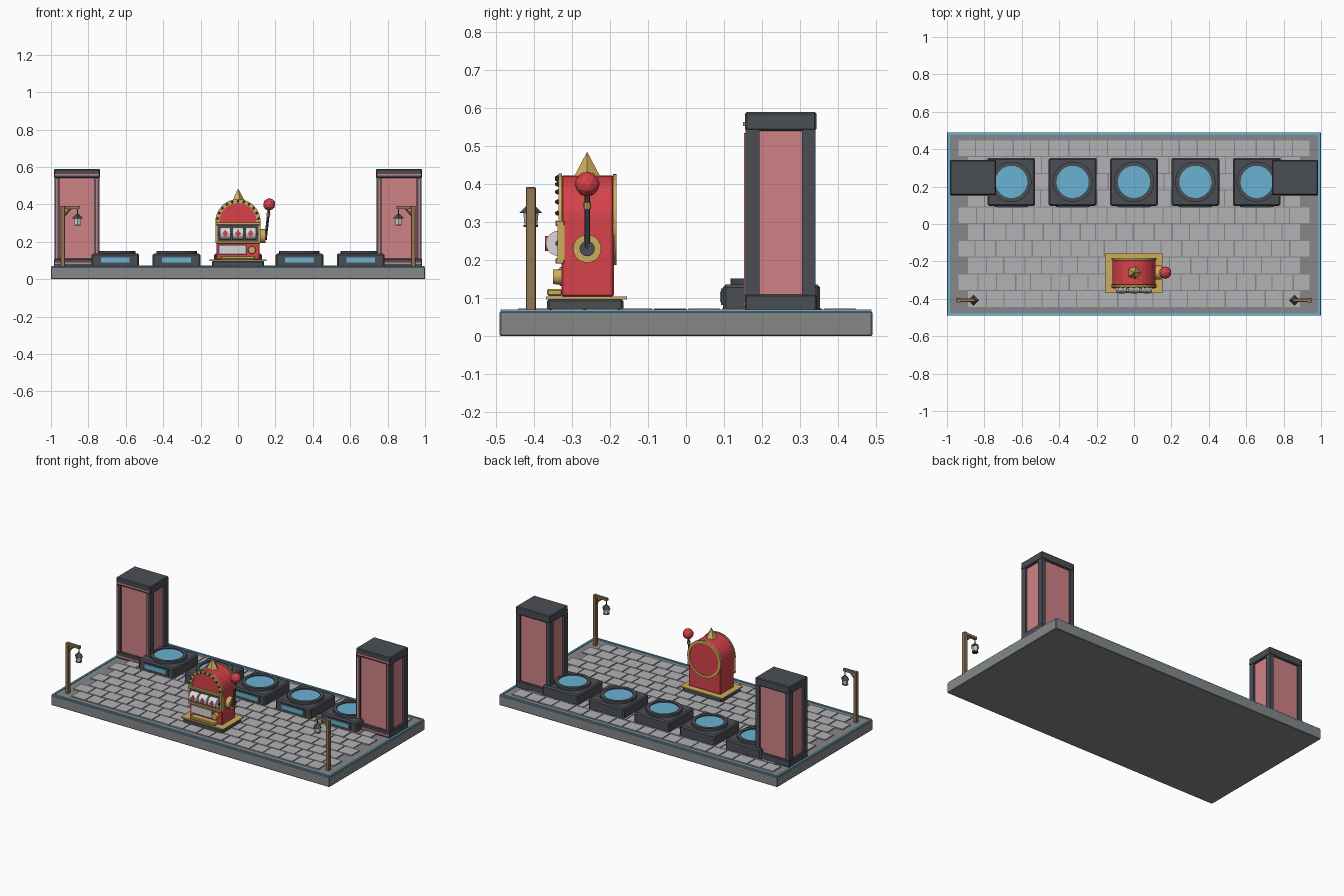
import bpy, bmesh, math, random
from mathutils import Vector, Matrix

random.seed(4)
cube = bpy.data.objects.get("Cube")
if cube:
    bpy.data.objects.remove(cube, do_unlink=True)


def material(name, *rgb):
    lin = [((c / 255 + 0.055) / 1.055) ** 2.4 for c in rgb] + [1]
    m = bpy.data.materials.new(name)
    m.use_nodes = True
    m.diffuse_color = lin
    m.node_tree.nodes["Principled BSDF"].inputs["Base Color"].default_value = lin
    return m


STONE = material("stone grey", 134, 135, 138)
PAVING = material("paving grey", 178, 178, 181)
CHARCOAL = material("charcoal", 74, 78, 85)
PINK = material("pink panel", 208, 130, 135)
BLUE = material("glowing blue", 105, 178, 210)
RED = material("lacquer red", 214, 66, 74)
GOLD = material("gold", 206, 174, 92)
WOOD = material("brown wood", 150, 118, 84)
SILVER = material("silver white", 215, 215, 217)


def finish(bm, name, mat, bevel=0.0, smooth=False):
    bmesh.ops.recalc_face_normals(bm, faces=bm.faces)
    mesh = bpy.data.meshes.new(name)
    bm.to_mesh(mesh)
    bm.free()
    mesh.materials.append(mat)
    ob = bpy.data.objects.new(name, mesh)
    bpy.context.collection.objects.link(ob)
    if smooth:
        mesh.shade_smooth()
        mesh.set_sharp_from_angle(angle=math.radians(35))
    if bevel:
        mod = ob.modifiers.new("Soft edges", "BEVEL")
        mod.width, mod.segments = bevel, 1
    return ob


def add_box(bm, x0, x1, y0, y1, z0, z1):
    centre = Vector((x0 + x1, y0 + y1, z0 + z1)) / 2
    size = Matrix.Diagonal((x1 - x0, y1 - y0, z1 - z0, 1))
    bmesh.ops.create_cube(bm, size=1, matrix=Matrix.Translation(centre) @ size)


def box(name, mat, x, y, z, bevel=0.0):
    bm = bmesh.new()
    add_box(bm, *x, *y, *z)
    return finish(bm, name, mat, bevel)


def rod(name, mat, a, b, r0, r1=None, sides=12, turn=0.0):
    """Cylinder or cone running from a to b."""
    a, b = Vector(a), Vector(b)
    rot = (b - a).to_track_quat("Z", "Y").to_matrix().to_4x4()
    bm = bmesh.new()
    bmesh.ops.create_cone(bm, cap_ends=True, segments=sides, radius1=r0,
                          radius2=r0 if r1 is None else r1, depth=(b - a).length,
                          matrix=Matrix.Translation((a + b) / 2) @ rot @ Matrix.Rotation(turn, 4, "Z"))
    return finish(bm, name, mat, smooth=sides > 10)


def prism(name, mat, points, y0, y1, bevel=0.0):
    """Front outline in x and z, pulled along y."""
    bm = bmesh.new()
    face = bm.faces.new([bm.verts.new((x, y0, z)) for x, z in points])
    new = bmesh.ops.extrude_face_region(bm, geom=[face])["geom"]
    bmesh.ops.translate(bm, vec=(0, y1 - y0, 0), verts=[v for v in new if isinstance(v, bmesh.types.BMVert)])
    return finish(bm, name, mat, bevel)


def arc(radius, cz, start=0.0, end=math.pi, steps=16):
    angles = [start + (end - start) * i / steps for i in range(steps + 1)]
    return [(radius * math.cos(t), cz + radius * math.sin(t)) for t in angles]


def ring(name, mat, centre, r_out, r_in, depth, axis, sides=32):
    """Flat ring with a square cross-section."""
    bm = bmesh.new()
    loops = []
    for r, h in ((r_out, 0), (r_out, depth), (r_in, depth), (r_in, 0)):
        loops.append([bm.verts.new((r * math.cos(math.tau * i / sides), r * math.sin(math.tau * i / sides), h))
                      for i in range(sides)])
    for k in range(4):
        a, b = loops[k], loops[(k + 1) % 4]
        for i in range(sides):
            j = (i + 1) % sides
            bm.faces.new((a[i], a[j], b[j], b[i]))
    rot = Vector(axis).to_track_quat("Z", "Y").to_matrix().to_4x4()
    bm.transform(Matrix.Translation(centre) @ rot)
    return finish(bm, name, mat, smooth=True)


# Ground slab with a blue edge line
box("ground_slab", STONE, (-1, 1), (-0.49, 0.49), (0, 0.065), 0.003)
bm = bmesh.new()
for s in (-1, 1):
    add_box(bm, -0.997, 0.997, s * 0.482 - 0.006, s * 0.482 + 0.006, 0.063, 0.07)
    add_box(bm, s * 0.991 - 0.006, s * 0.991 + 0.006, -0.476, 0.476, 0.063, 0.07)
finish(bm, "edge_light", BLUE)

# Paving stones in staggered rows
bm = bmesh.new()
for row in range(10):
    half, count = (0.94, 19) if row % 2 == 0 else (0.89, 18)
    y = 0.405 - row * 0.0895
    step = 2 * half / count
    cuts = [-half + i * step + (random.uniform(-0.012, 0.012) if 0 < i < count else 0) for i in range(count + 1)]
    for x0, x1 in zip(cuts, cuts[1:]):
        add_box(bm, x0 + 0.003, x1 - 0.003, y - 0.042, y + 0.042, 0.06, 0.071 + random.uniform(0, 0.002))
finish(bm, "paving_stones", PAVING)

# Five display pedestals
for i in range(5):
    x, y = (i - 2) * 0.328, 0.225
    box("pedestal", CHARCOAL, (x - 0.128, x + 0.128), (y - 0.128, y + 0.128), (0.065, 0.136), 0.008)
    ring("pedestal_rim", CHARCOAL, (x, y, 0.13), 0.108, 0.086, 0.021, (0, 0, 1))
    rod("pedestal_disc", BLUE, (x, y, 0.13), (x, y, 0.144), 0.088, sides=32)
    box("pedestal_panel_frame", CHARCOAL, (x - 0.09, x + 0.09), (y - 0.133, y - 0.125), (0.082, 0.125))
    box("pedestal_panel", BLUE, (x - 0.077, x + 0.077), (y - 0.136, y - 0.13), (0.09, 0.117))

for s in (-1, 1):
    # Pillar with corner posts, pink panels and trim
    px, py = s * 0.861, 0.249
    box("pillar_panels", PINK, (px - 0.108, px + 0.108), (py - 0.082, py + 0.082), (0.1, 0.55))
    box("pillar_base", CHARCOAL, (px - 0.123, px + 0.123), (py - 0.094, py + 0.094), (0.065, 0.11), 0.004)
    box("pillar_cap", CHARCOAL, (px - 0.123, px + 0.123), (py - 0.094, py + 0.094), (0.54, 0.59), 0.005)
    for a in (-1, 1):
        cx = px + a * 0.107
        for b in (-1, 1):
            cy = py + b * 0.074
            box("pillar_post", CHARCOAL, (cx - 0.014, cx + 0.014), (cy - 0.018, cy + 0.018), (0.1, 0.55))
        box("pillar_post_trim", PINK, (cx - 0.004, cx + 0.004), (py - 0.097, py - 0.09), (0.11, 0.535))
    for z in (0.085, 0.558):
        box("pillar_trim", PINK, (px - 0.119, px + 0.119), (py - 0.099, py - 0.09), (z - 0.005, z + 0.005))

    # Wooden lamp post with a hanging lantern
    lx, ly, hx = s * 0.937, -0.408, s * 0.858
    box("lamp_post", WOOD, (lx - 0.011, lx + 0.011), (ly - 0.013, ly + 0.013), (0.065, 0.392), 0.002)
    box("lamp_arm", WOOD, sorted((lx, s * 0.848)), (ly - 0.009, ly + 0.009), (0.374, 0.392), 0.002)
    rod("lamp_brace", WOOD, (lx, ly, 0.335), (s * 0.895, ly, 0.378), 0.007, sides=4)
    rod("lantern_cord", CHARCOAL, (hx, ly, 0.34), (hx, ly, 0.376), 0.003, sides=6)
    rod("lantern_roof", CHARCOAL, (hx, ly, 0.324), (hx, ly, 0.349), 0.03, 0.005, 4)
    rod("lantern_glass", SILVER, (hx, ly, 0.292), (hx, ly, 0.325), 0.017, 0.02, 6)
    rod("lantern_foot", CHARCOAL, (hx, ly, 0.287), (hx, ly, 0.293), 0.019, sides=6)

# Slot machine plinth and arched cabinet
MY, CZ = -0.26, 0.307
box("machine_plinth", CHARCOAL, (-0.14, 0.14), (-0.365, -0.165), (0.065, 0.098), 0.006)
box("machine_plate", GOLD, (-0.152, 0.152), (-0.368, -0.155), (0.097, 0.104))
prism("cabinet", RED, arc(0.116, CZ) + [(-0.116, 0.104), (0.116, 0.104)], -0.328, -0.19, 0.004)
prism("front_arch", GOLD, arc(0.121, CZ) + arc(0.1, CZ, math.pi, 0), -0.336, -0.326)
ring("back_rim", GOLD, (0, -0.192, CZ), 0.12, 0.104, 0.009, (0, 1, 0))
prism("back_disc", RED, arc(0.106, CZ, 0, math.tau * 31 / 32, 31), -0.195, -0.187)
for x, z in arc(0.11, CZ, 0.15, math.pi - 0.15, 10):
    bm = bmesh.new()
    bmesh.ops.create_icosphere(bm, subdivisions=1, radius=0.007, matrix=Matrix.Translation((x, -0.338, z)))
    finish(bm, "arch_stud", CHARCOAL)
rod("crown_spike", GOLD, (0, MY, 0.415), (0, MY, 0.485), 0.039, 0, 5, math.pi / 2)

# Reel window: dark recess, gold bars and three reels with a red gem
box("reel_recess", CHARCOAL, (-0.111, 0.111), (-0.334, -0.32), (0.2, 0.292))
for z in (0.198, 0.297):
    box("reel_bar", GOLD, (-0.119, 0.119), (-0.343, -0.32), (z - 0.007, z + 0.007), 0.002)
for a in (-1, 1):
    box("reel_side", GOLD, (a * 0.114 - 0.005, a * 0.114 + 0.005), (-0.338, -0.32), (0.2, 0.292))
rod("reel_axle", CHARCOAL, (-0.106, -0.336, 0.244), (0.106, -0.336, 0.244), 0.008)
for x in (-0.068, 0, 0.068):
    rod("reel", SILVER, (x - 0.029, -0.336, 0.244), (x + 0.029, -0.336, 0.244), 0.033, sides=20)
    prism("reel_gem", RED, [(x + dx * 0.016, 0.244 + dz * 0.02) for dx, dz in ((1, 0), (0, 1), (-1, 0), (0, -1))],
          -0.371, -0.363)

# Lower front: plate, coin knob and payout tray
box("lower_plate", SILVER, (-0.103, 0.045), (-0.333, -0.32), (0.132, 0.182), 0.002)
rod("coin_knob", GOLD, (0.074, -0.325, 0.156), (0.074, -0.35, 0.156), 0.021, 0.019, 16)
box("payout_tray", GOLD, (-0.09, 0.09), (-0.366, -0.325), (0.106, 0.124), 0.004)

# Pull lever
rod("lever_hub", GOLD, (0.112, MY, 0.23), (0.146, MY, 0.23), 0.037, sides=20)
rod("lever_pivot", CHARCOAL, (0.14, MY, 0.23), (0.154, MY, 0.23), 0.02, sides=16)
rod("lever_arm", CHARCOAL, (0.149, MY, 0.23), (0.166, MY, 0.38), 0.007, sides=8)
rod("lever_collar", GOLD, (0.161, MY, 0.335), (0.163, MY, 0.352), 0.01, sides=8)
bm = bmesh.new()
bmesh.ops.create_icosphere(bm, subdivisions=2, radius=0.033, matrix=Matrix.Translation((0.167, MY, 0.4)))
finish(bm, "lever_ball", RED)
